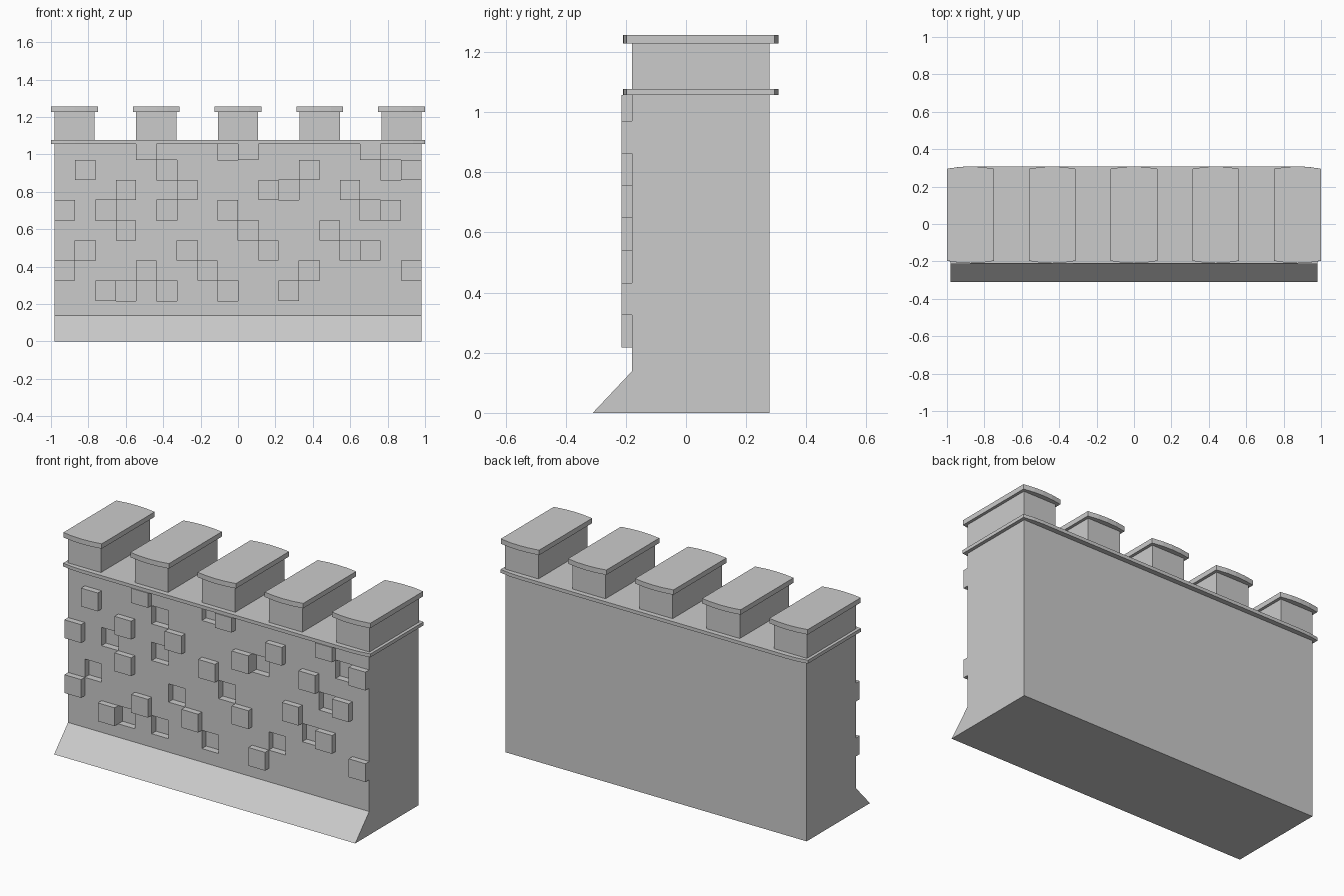
import bpy, bmesh

if "Cube" in bpy.data.objects:
    bpy.data.objects.remove(bpy.data.objects["Cube"])

W, FRONT, BACK, TOP = 0.98, -0.18, 0.278, 1.057
CELL_X, CELL_Z, ROW0 = 2 * W / 18, 0.1077, 0.217


def finish(name, bm):
    bmesh.ops.recalc_face_normals(bm, faces=bm.faces[:])
    mesh = bpy.data.meshes.new(name)
    bm.to_mesh(mesh)
    bm.free()
    ob = bpy.data.objects.new(name, mesh)
    bpy.context.collection.objects.link(ob)
    return ob


def add_prism(bm, points, vec):
    face = bm.faces.new([bm.verts.new(p) for p in points])
    ret = bmesh.ops.extrude_face_region(bm, geom=[face], use_keep_orig=True)
    verts = [g for g in ret["geom"] if isinstance(g, bmesh.types.BMVert)]
    bmesh.ops.translate(bm, verts=verts, vec=vec)


def add_box(bm, x0, x1, y0, y1, z0, z1):
    add_prism(bm, [(x0, y0, z0), (x1, y0, z0), (x1, y1, z0), (x0, y1, z0)],
              (0, 0, z1 - z0))


def bricks(name, cells, y0, y1):
    bm = bmesh.new()
    for i, k in cells:
        x, z = -W + i * CELL_X, ROW0 + k * CELL_Z
        add_box(bm, x, x + CELL_X, y0, y1, z, min(z + CELL_Z, TOP))
    return finish(name, bm)


def slab(name, front_edge, z0, z1):
    # plan outline bowed at the front and mirrored at the back
    mid = (FRONT + BACK) / 2
    bm = bmesh.new()
    outline = [(x, mid - d, z0) for x, d in front_edge]
    outline += [(x, mid + d, z0) for x, d in reversed(front_edge)]
    add_prism(bm, outline, (0, 0, z1 - z0))
    return finish(name, bm)


# wall with sloping foot
bm = bmesh.new()
section = [(-0.31, 0), (BACK, 0), (BACK, TOP), (FRONT, TOP), (FRONT, 0.138)]
add_prism(bm, [(-W, y, z) for y, z in section], (2 * W, 0, 0))
wall = finish("wall", bm)

# missing bricks cut into the front
recessed = [(1, 2), (2, 4), (3, 0), (5, 0), (5, 4), (5, 6), (6, 2), (8, 0),
            (8, 7), (9, 3), (11, 5), (12, 1), (14, 2), (15, 4), (16, 6)]
cutter = bricks("recess_cutter", recessed, FRONT - 0.05, FRONT + 0.04)
cutter.hide_render = True
mod = wall.modifiers.new("recesses", "BOOLEAN")
mod.operation, mod.solver, mod.object = "DIFFERENCE", "EXACT", cutter
bpy.context.view_layer.objects.active = wall
bpy.ops.object.modifier_apply(modifier=mod.name)
bpy.data.objects.remove(cutter)

# raised bricks
raised = [(0, 1), (0, 4), (1, 6), (2, 0), (3, 3), (3, 5), (4, 1), (4, 7),
          (6, 5), (7, 1), (8, 4), (9, 7), (10, 2), (10, 5), (11, 0), (12, 6),
          (13, 3), (14, 5), (15, 2), (15, 7), (16, 4), (17, 1), (17, 6)]
bricks("raised_bricks", raised, FRONT - 0.035, FRONT + 0.005)

# walkway slab
slab("walkway_slab", [(-1, 0.246), (-0.935, 0.256), (-0.875, 0.259),
                      (0.875, 0.259), (0.935, 0.256), (1, 0.246)],
     TOP, 1.077)

# merlons with overhanging caps
for n in range(5):
    c = -0.874 + n * 0.437
    bm = bmesh.new()
    add_box(bm, c - 0.108, c + 0.108, FRONT, BACK, 1.075, 1.23)
    finish(f"merlon_{n + 1}", bm)
    slab(f"merlon_cap_{n + 1}",
         [(c - 0.125, 0.246), (c - 0.06, 0.256), (c, 0.259),
          (c + 0.06, 0.256), (c + 0.125, 0.246)], 1.228, 1.257)
